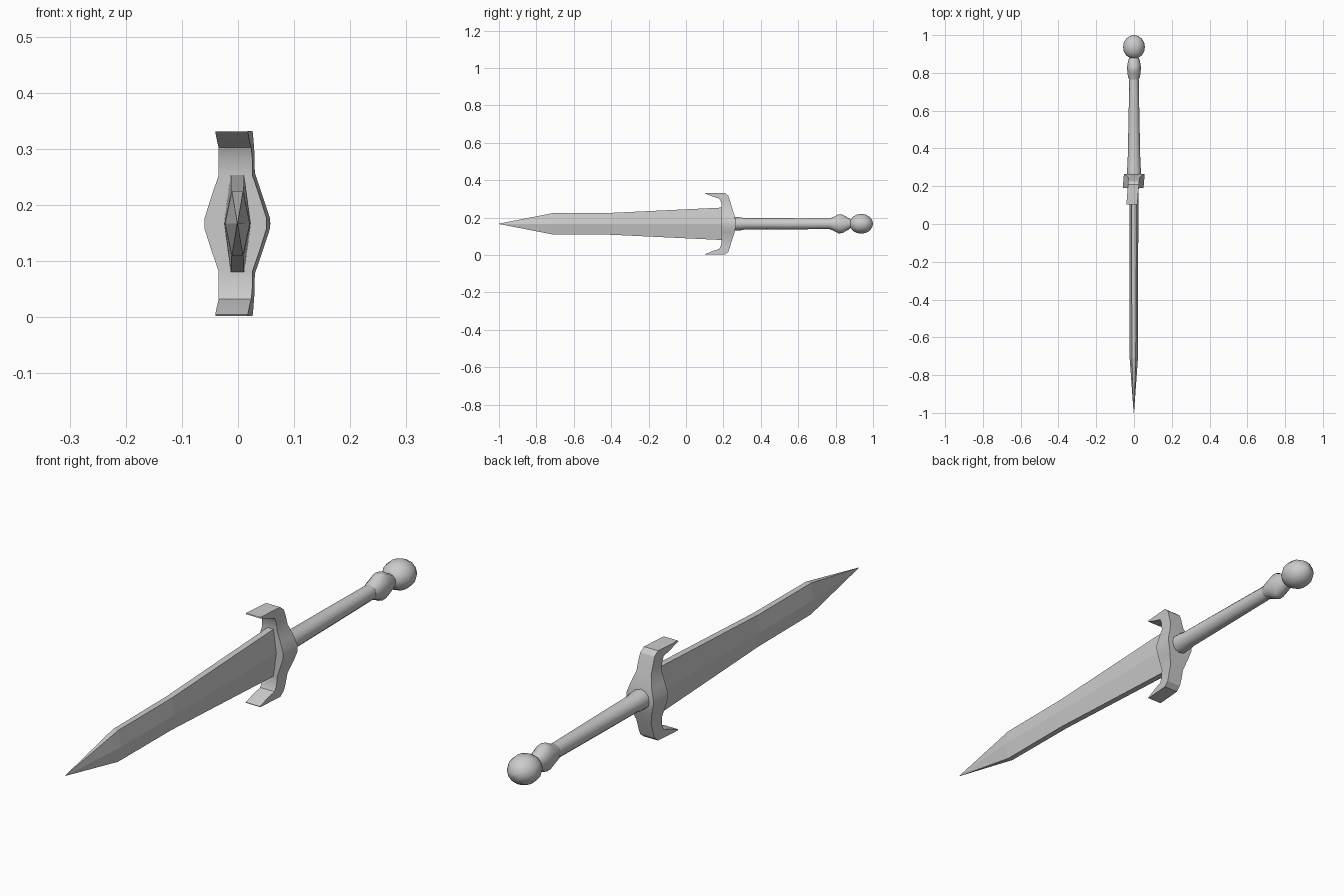
import bpy, bmesh, math

if "Cube" in bpy.data.objects:
    bpy.data.objects.remove(bpy.data.objects["Cube"])

ZC = 0.167  # height of the dagger's long axis


def loft(name, rings, smooth=None):
    """Skin a list of equal-length vertex rings and cap both ends."""
    bm = bmesh.new()
    vs = [[bm.verts.new(p) for p in r] for r in rings]
    n = len(vs[0])
    for a, b in zip(vs, vs[1:]):
        for i in range(n):
            j = (i + 1) % n
            bm.faces.new((a[i], a[j], b[j], b[i]))
    bm.faces.new(vs[0])
    bm.faces.new(vs[-1])
    bmesh.ops.remove_doubles(bm, verts=bm.verts, dist=1e-5)
    bmesh.ops.recalc_face_normals(bm, faces=bm.faces)
    me = bpy.data.meshes.new(name)
    bm.to_mesh(me)
    bm.free()
    ob = bpy.data.objects.new(name, me)
    bpy.context.collection.objects.link(ob)
    if smooth:
        bpy.ops.object.select_all(action='DESELECT')
        ob.select_set(True)
        bpy.context.view_layer.objects.active = ob
        bpy.ops.object.shade_smooth_by_angle(angle=math.radians(smooth))
    return ob


def lathe(name, profile, sides=12):
    """Elliptical turned part along y: (y, half width, half height)."""
    ang = [2 * math.pi * i / sides for i in range(sides)]
    return loft(name, [[(rx * math.cos(a), y, ZC + rz * math.sin(a)) for a in ang]
                       for y, rx, rz in profile], 50)


# Blade: six-sided section with blunt edges: (y, ridge, edge thickness, half height)
def blade_ring(y, r, e, h):
    pts = [(r, 0), (e, h), (-e, h), (-r, 0), (-e, -h), (e, -h)]
    return [(x - 0.001, y, ZC + z) for x, z in pts]


loft("blade", [blade_ring(*s) for s in (
    (-1.0, 0.001, 0.0005, 0.001), (-0.71, 0.022, 0.01, 0.0575),
    (-0.40, 0.023, 0.011, 0.0585), (0.20, 0.024, 0.012, 0.087))])

# Guard: upper half stations, inner (y, z) / outer (y, z) / half width, mirrored down
half = [((0.19, 0.010), (0.266, 0.010), 0.055),
        ((0.19, 0.045), (0.260, 0.045), 0.044),
        ((0.19, 0.086), (0.245, 0.090), 0.030),
        ((0.188, 0.115), (0.234, 0.128), 0.030),
        ((0.178, 0.135), (0.226, 0.150), 0.029),
        ((0.145, 0.145), (0.208, 0.165), 0.029),
        ((0.102, 0.162), (0.104, 0.165), 0.029)]


def guard_ring(inner, outer, w, s):
    return [(k * w + 0.08 * (y - 0.245), y, ZC + s * z)
            for k, (y, z) in ((-1, inner), (1, inner), (1, outer), (-1, outer))]


loft("crossguard", [guard_ring(*h, -1) for h in reversed(half)]
     + [guard_ring(*h, 1) for h in half], 25)

# Grip with its flared base and collar knob
lathe("grip", [(0.24, 0.037, 0.036), (0.29, 0.037, 0.035), (0.31, 0.034, 0.031),
               (0.55, 0.029, 0.030), (0.77, 0.025, 0.028)])
lathe("collar", [(0.765, 0.026, 0.028), (0.78, 0.032, 0.033), (0.795, 0.034, 0.040),
                 (0.815, 0.036, 0.051), (0.835, 0.036, 0.050), (0.86, 0.032, 0.036),
                 (0.88, 0.026, 0.025)])

# Pommel ball
steps = 8
lathe("pommel", [(0.937 - 0.063 * math.cos(t), max(0.058 * math.sin(t), 0.001),
                  max(0.053 * math.sin(t), 0.001))
                 for t in (math.pi * i / steps for i in range(steps + 1))])
